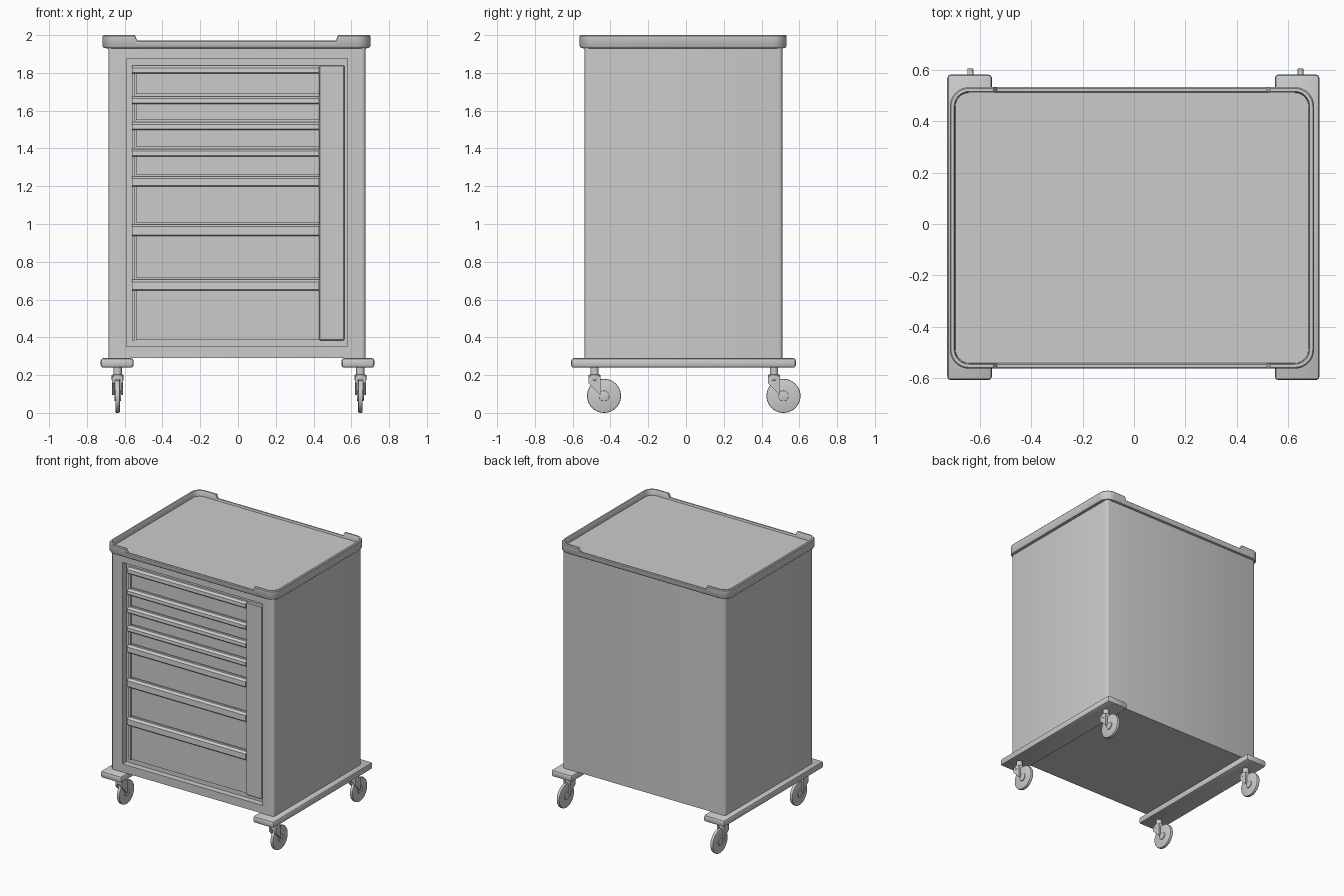
import bpy, bmesh, math
from mathutils import Matrix, Vector

if "Cube" in bpy.data.objects:
    bpy.data.objects.remove(bpy.data.objects["Cube"])


def finish(name, bm, smooth=True):
    bmesh.ops.recalc_face_normals(bm, faces=bm.faces)
    me = bpy.data.meshes.new(name)
    bm.to_mesh(me)
    bm.free()
    ob = bpy.data.objects.new(name, me)
    bpy.context.collection.objects.link(ob)
    if smooth:
        bpy.ops.object.select_all(action='DESELECT')
        ob.select_set(True)
        bpy.context.view_layer.objects.active = ob
        bpy.ops.object.shade_smooth_by_angle(angle=math.radians(35))
    return ob


def box_bm(lo, hi):
    bm = bmesh.new()
    lo, hi = Vector(lo), Vector(hi)
    m = Matrix.Translation((lo + hi) / 2) @ Matrix.Diagonal((*(hi - lo), 1))
    bmesh.ops.create_cube(bm, size=1, matrix=m)
    return bm


def box(name, lo, hi, bevel=0.0, seg=1):
    bm = box_bm(lo, hi)
    if bevel:
        bmesh.ops.bevel(bm, geom=bm.edges[:], offset=bevel, segments=seg, profile=0.5, affect='EDGES')
    return finish(name, bm, seg > 1)


def prism_x(name, pts, x0, x1):
    """Extrude a (y, z) profile along x."""
    bm = bmesh.new()
    f = bm.faces.new([bm.verts.new((x0, y, z)) for y, z in pts])
    new = bmesh.ops.extrude_face_region(bm, geom=[f])['geom']
    bmesh.ops.translate(bm, vec=(x1 - x0, 0, 0), verts=[v for v in new if isinstance(v, bmesh.types.BMVert)])
    return finish(name, bm, False)


def cyl(name, c, r, depth, axis='Z', bevel=0.0, sides=32):
    bm = bmesh.new()
    m = Matrix.Translation(c)
    if axis == 'X':
        m = m @ Matrix.Rotation(math.pi / 2, 4, 'Y')
    bmesh.ops.create_cone(bm, cap_ends=True, segments=sides, radius1=r, radius2=r, depth=depth, matrix=m)
    if bevel:
        rim = [e for e in bm.edges if any(len(f.verts) > 4 for f in e.link_faces)]
        bmesh.ops.bevel(bm, geom=rim, offset=bevel, segments=2, profile=0.5, affect='EDGES')
    return finish(name, bm)


# Cabinet body: rounded upright edges, front opening pushed inward
FRONT, RECESS = -0.537, 0.045
bm = box_bm((-0.685, FRONT, 0.29), (0.675, 0.51, 1.945))
up = [e for e in bm.edges if abs(e.verts[0].co.z - e.verts[1].co.z) > 1]
bmesh.ops.bevel(bm, geom=up, offset=0.018, segments=3, profile=0.5, affect='EDGES')
bm.normal_update()
face = min(bm.faces, key=lambda f: f.calc_center_median().y)
bmesh.ops.inset_individual(bm, faces=[face], thickness=0.08)
mid = face.calc_center_median()
for v in face.verts:
    v.co.x = -0.59 if v.co.x < mid.x else 0.58
    v.co.z = 0.352 if v.co.z < mid.z else 1.876
inner = bmesh.ops.extrude_discrete_faces(bm, faces=[face])['faces'][0]
bmesh.ops.translate(bm, vec=(0, RECESS, 0), verts=inner.verts[:])
finish("cabinet_body", bm)

# Drawers: recessed face plus a projecting grip rail along the top
rails = [(1.839, 1.796), (1.676, 1.635), (1.539, 1.497), (1.398, 1.357),
         (1.252, 1.198), (0.998, 0.937), (0.706, 0.648)]
bottoms = [top + 0.011 for top, _ in rails[1:]] + [0.387]
BACK = FRONT + RECESS + 0.005
for i, ((top, low), bottom) in enumerate(zip(rails, bottoms), 1):
    box(f"drawer_front_{i}", (-0.54, -0.502, bottom), (0.43, BACK, top - 0.005))
    prism_x(f"drawer_grip_{i}",
            [(BACK, top), (-0.508, top), (-0.524, top - 0.012), (-0.526, low + 0.006),
             (-0.521, low), (BACK, low)], -0.56, 0.43)

# Side strips flanking the drawers
box("drawer_side_panel", (0.43, -0.518, 0.384), (0.563, BACK, 1.84), 0.004)
box("drawer_left_trim", (-0.562, -0.508, 0.384), (-0.545, BACK, 1.80))

# Tray top: rounded rim, lowered along the middle of the front and back
CX, CY, HW, HD, R = -0.008, -0.015, 0.709, 0.548, 0.075


def outline(inset):
    r, pts = R - inset, []
    for k, (sx, sy) in enumerate([(1, 1), (-1, 1), (-1, -1), (1, -1)]):
        for j in range(9):
            a = math.pi / 2 * (k + j / 8)
            pts.append((CX + sx * (HW - R) + r * math.cos(a), CY + sy * (HD - R) + r * math.sin(a), 1))
        if k in (0, 2):
            for x, high in ((0.538, 1), (0.526, 0), (-0.526, 0), (-0.538, 1)):
                pts.append((CX + x * sy, CY + sy * (HD - inset), high))
    return pts


bm = bmesh.new()
rings = []
# each entry: inset, base height, extra height on raised stretches
for inset, z, lift in [(0.022, 1.93, 0), (0.007, 1.932, 0), (0, 1.942, 0), (0, 1.966, 0.028),
                       (0.005, 1.971, 0.029), (0.017, 1.971, 0.029), (0.02, 1.968, 0.028), (0.022, 1.958, 0)]:
    rings.append([bm.verts.new((x, y, z + lift * h)) for x, y, h in outline(inset)])
n = len(rings[0])
for a, b in zip(rings, rings[1:]):
    for i in range(n):
        bm.faces.new((a[i], a[(i + 1) % n], b[(i + 1) % n], b[i]))
bm.faces.new(rings[0])
bm.faces.new(rings[-1])
finish("tray_top", bm)

# Base rails and swivel casters
for side, x0, x1, wx in (("left", -0.727, -0.553, -0.637), ("right", 0.548, 0.722, 0.648)):
    box(f"base_rail_{side}", (x0, -0.608, 0.239), (x1, 0.582, 0.29), 0.014, 2)
    for end, y in (("front", -0.484), ("back", 0.466)):
        tag = f"{end}_{side}"
        cyl(f"caster_stem_{tag}", (wx, y, 0.215), 0.022, 0.07)
        cyl(f"caster_head_{tag}", (wx, y, 0.187), 0.032, 0.03, bevel=0.004)
        for s, label in ((-1, "a"), (1, "b")):
            prism_x(f"caster_fork_{label}_{tag}",
                    [(y - 0.031, 0.195), (y + 0.031, 0.195), (y + 0.031, 0.095), (y - 0.031, 0.157)],
                    wx + s * 0.015, wx + s * 0.029)
        cyl(f"caster_wheel_{tag}", (wx, y + 0.05, 0.09), 0.09, 0.024, 'X', 0.006, 40)
        cyl(f"caster_hub_{tag}", (wx, y + 0.05, 0.09), 0.028, 0.036, 'X', 0.003, 24)
